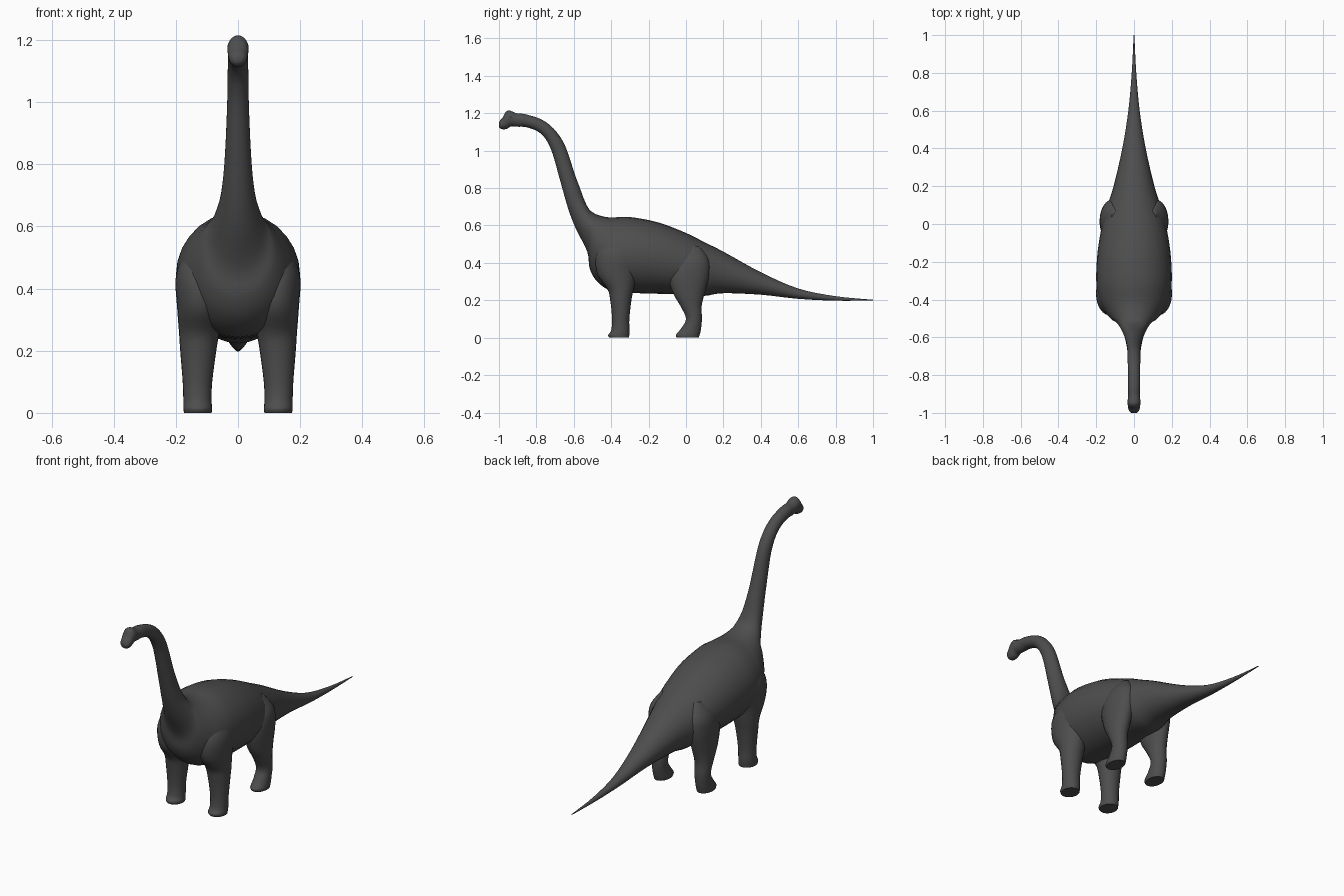
import bpy, bmesh, math
from mathutils import Vector

if "Cube" in bpy.data.objects:
    bpy.data.objects.remove(bpy.data.objects["Cube"])


def material(name, v):
    m = bpy.data.materials.new(name)
    m.diffuse_color = (v, v, v, 1)
    m.use_nodes = True
    m.node_tree.nodes["Principled BSDF"].inputs["Base Color"].default_value = m.diffuse_color
    return m


GREY = material("dark grey", 0.075)
DARK = material("eye grey", 0.045)


def refine(rows, steps=4):
    """Smooth curve through the section values."""
    out = []
    for i in range(len(rows) - 1):
        a, b = rows[max(i - 1, 0)], rows[i]
        c, d = rows[i + 1], rows[min(i + 2, len(rows) - 1)]
        for s in range(steps):
            t = s / steps
            out.append([0.5 * (2 * q + (r - p) * t + (2 * p - 5 * q + 4 * r - u) * t * t
                               + (3 * q - p - 3 * r + u) * t ** 3)
                        for p, q, r, u in zip(a, b, c, d)])
    return out + [list(rows[-1])]


def loft(name, sections, sides=28, mirror=False):
    """Skin elliptical sections given as (centre, axis_a, axis_b)."""
    bm = bmesh.new()
    rings = []
    for c, a, b in sections:
        rings.append([bm.verts.new(c + a * math.cos(k * math.tau / sides)
                                   + b * math.sin(k * math.tau / sides))
                      for k in range(sides)])
    for r0, r1 in zip(rings, rings[1:]):
        for k in range(sides):
            j = (k + 1) % sides
            bm.faces.new((r0[k], r0[j], r1[j], r1[k]))
    bm.faces.new(rings[0])
    bm.faces.new(rings[-1])
    bmesh.ops.recalc_face_normals(bm, faces=bm.faces)
    me = bpy.data.meshes.new(name)
    bm.to_mesh(me)
    bm.free()
    me.materials.append(GREY)
    ob = bpy.data.objects.new(name, me)
    bpy.context.collection.objects.link(ob)
    if mirror:
        ob.modifiers.new("mirror", 'MIRROR')
    bpy.ops.object.select_all(action='DESELECT')
    ob.select_set(True)
    bpy.context.view_layer.objects.active = ob
    bpy.ops.object.shade_smooth_by_angle(angle=math.radians(50))
    return ob


# Body from tail tip to snout: upper y, z, lower y, z, half width
spine = [
    (1.0, .203, 1.0, .199, .002), (.8, .222, .8, .198, .012),
    (.6, .263, .6, .208, .03), (.4, .35, .4, .23, .062),
    (.2, .46, .2, .238, .108), (.1, .51, .1, .224, .14),
    (0, .56, 0, .23, .168), (-.15, .617, -.15, .235, .193),
    (-.3, .645, -.3, .24, .2), (-.4, .643, -.40, .25, .186),
    (-.45, .65, -.475, .3, .155), (-.49, .665, -.515, .37, .122),
    (-.52, .69, -.528, .46, .09), (-.545, .74, -.59, .585, .062),
    (-.567, .80, -.63, .69, .049), (-.593, .87, -.67, .83, .041),
    (-.636, 1.0, -.712, .98, .035), (-.67, 1.07, -.74, 1.045, .034),
    (-.72, 1.13, -.765, 1.08, .033), (-.78, 1.17, -.80, 1.107, .032),
    (-.86, 1.195, -.855, 1.126, .032), (-.905, 1.2, -.90, 1.128, .031),
    (-.945, 1.215, -.935, 1.13, .034), (-.965, 1.205, -.955, 1.118, .033),
    (-.98, 1.178, -.975, 1.114, .03), (-.992, 1.165, -.99, 1.117, .025),
    (-1.0, 1.15, -1.0, 1.126, .014),
]
loft("body_neck_and_tail",
     [(Vector((0, (y0 + y1) / 2, (z0 + z1) / 2)), Vector((w, 0, 0)),
       Vector((0, (y0 - y1) / 2, (z0 - z1) / 2)))
      for y0, z0, y1, z1, w in refine(spine)])

# Legs: front y, back y, inner x, outer x, height
front = [
    (-.41, -.305, .085, .174, 0), (-.416, -.303, .083, .176, .015),
    (-.40, -.302, .085, .176, .04), (-.395, -.303, .083, .178, .1),
    (-.405, -.292, .07, .186, .2), (-.42, -.28, .06, .19, .26),
    (-.475, -.265, .05, .196, .34), (-.48, -.25, .06, .2, .44),
    (-.44, -.27, .06, .17, .52), (-.39, -.31, .08, .12, .56),
]
rear = [
    (-.048, .068, .09, .172, 0), (-.054, .073, .087, .174, .015),
    (-.03, .08, .09, .172, .045), (.0, .085, .09, .172, .1),
    (-.03, .084, .085, .176, .17), (-.07, .10, .07, .18, .24),
    (-.095, .125, .06, .182, .34), (-.06, .12, .06, .17, .42),
    (-.01, .07, .08, .12, .49),
]
for name, rows in (("front_legs", front), ("rear_legs", rear)):
    loft(name,
         [(Vector(((x0 + x1) / 2, (y0 + y1) / 2, z)), Vector(((x1 - x0) / 2, 0, 0)),
           Vector((0, (y1 - y0) / 2, 0))) for y0, y1, x0, x1, z in refine(rows)],
         sides=24, mirror=True)

# Small eyes on both sides of the head
for side in (-1, 1):
    bpy.ops.mesh.primitive_uv_sphere_add(segments=16, ring_count=8, radius=.008,
                                         location=(side * .0305, -.938, 1.178))
    eye = bpy.context.object
    eye.name = "eye"
    eye.scale.x = .5
    eye.data.materials.append(DARK)
    bpy.ops.object.shade_smooth()
